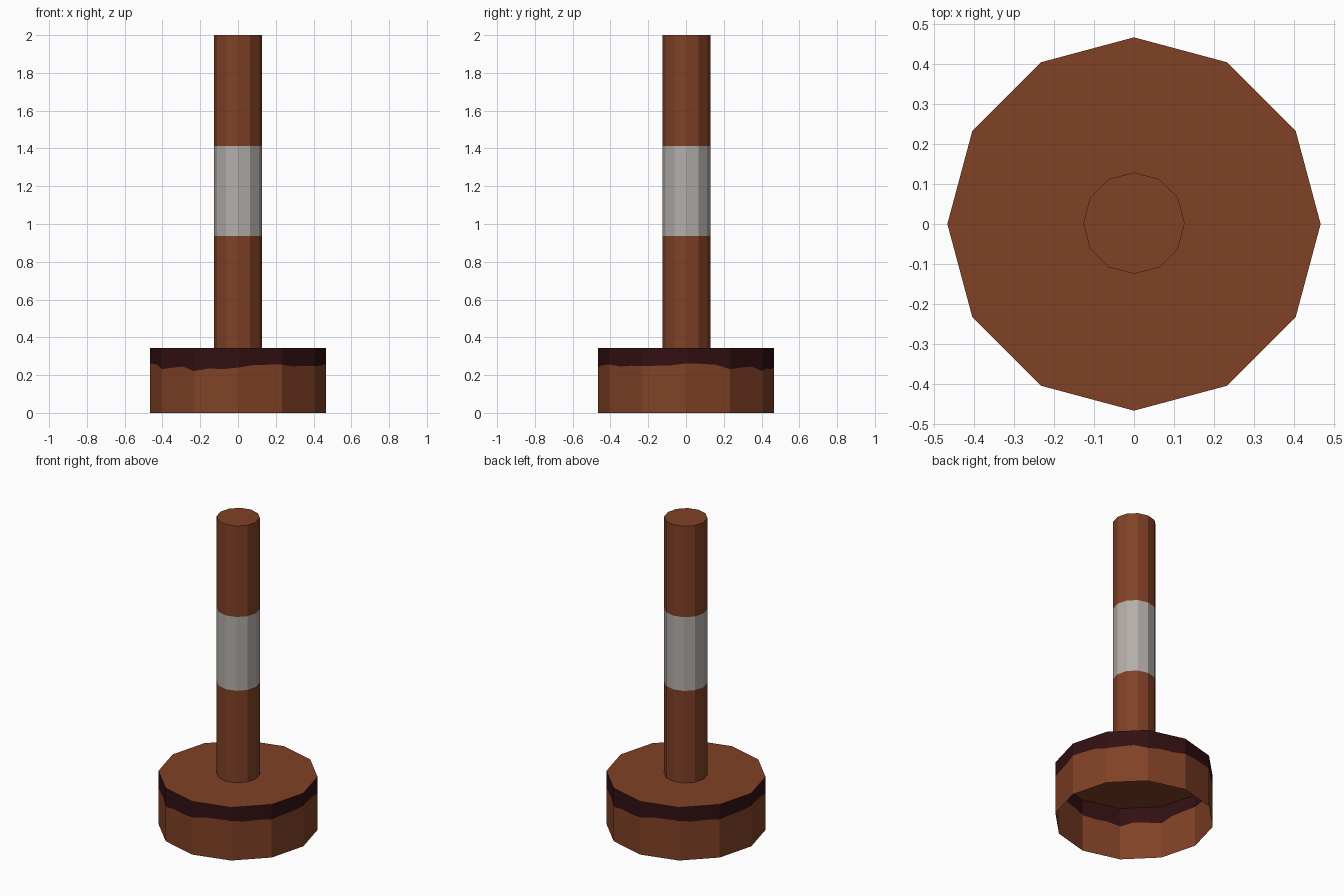
import bpy, bmesh, math

if "Cube" in bpy.data.objects:
    bpy.data.objects.remove(bpy.data.objects["Cube"])

SIDES = 12


def material(name, rgb):
    m = bpy.data.materials.new(name)
    m.diffuse_color = (*rgb, 1)
    m.use_nodes = True
    m.node_tree.nodes["Principled BSDF"].inputs["Base Color"].default_value = m.diffuse_color
    return m


brown = material("brown", (0.216, 0.053, 0.019))
dark = material("dark_red_brown", (0.032, 0.005, 0.006))
grey = material("light_grey", (0.456, 0.423, 0.402))


def outline(radius, steps, cy=0.0):
    """Points round a 12-sided outline, each flat side split into steps."""
    corners = [(radius * math.cos(math.pi + i * math.tau / SIDES),
                cy + radius * math.sin(math.pi + i * math.tau / SIDES))
               for i in range(SIDES)]
    pts = []
    for i, (ax, ay) in enumerate(corners):
        bx, by = corners[(i + 1) % SIDES]
        for k in range(steps):
            t = k / steps
            pts.append((ax + (bx - ax) * t, ay + (by - ay) * t))
    return pts


def banded_tube(name, pts, levels, slots, mats):
    """Stack rings at the levels (a height or a height per point), cap the top."""
    bm = bmesh.new()
    n = len(pts)
    rings = []
    for level in levels:
        zs = level if isinstance(level, list) else [level] * n
        rings.append([bm.verts.new((x, y, z)) for (x, y), z in zip(pts, zs)])
    for lo, hi, slot in zip(rings, rings[1:], slots):
        for i in range(n):
            j = (i + 1) % n
            bm.faces.new((lo[i], lo[j], hi[j], hi[i])).material_index = slot
    bm.faces.new(rings[-1])
    me = bpy.data.meshes.new(name)
    bm.to_mesh(me)
    bm.free()
    for m in mats:
        me.materials.append(m)
    ob = bpy.data.objects.new(name, me)
    bpy.context.collection.objects.link(ob)
    return ob


# Base: hollow open-bottomed drum with an uneven dark band below its rim
wave = [0.262, 0.26, 0.255, 0.232, 0.24, 0.245, 0.222, 0.235, 0.232,
        0.24, 0.252, 0.255, 0.255, 0.246, 0.25, 0.247, 0.25, 0.252] * 2
banded_tube("base", outline(0.467, 3), [0, wave, 0.343], [0, 1], [brown, dark])

# Handle: straight rod with a grey grip band
banded_tube("handle", outline(0.127, 1, 0.002), [0.343, 0.937, 1.413, 2.0],
            [0, 1, 0], [brown, grey])
